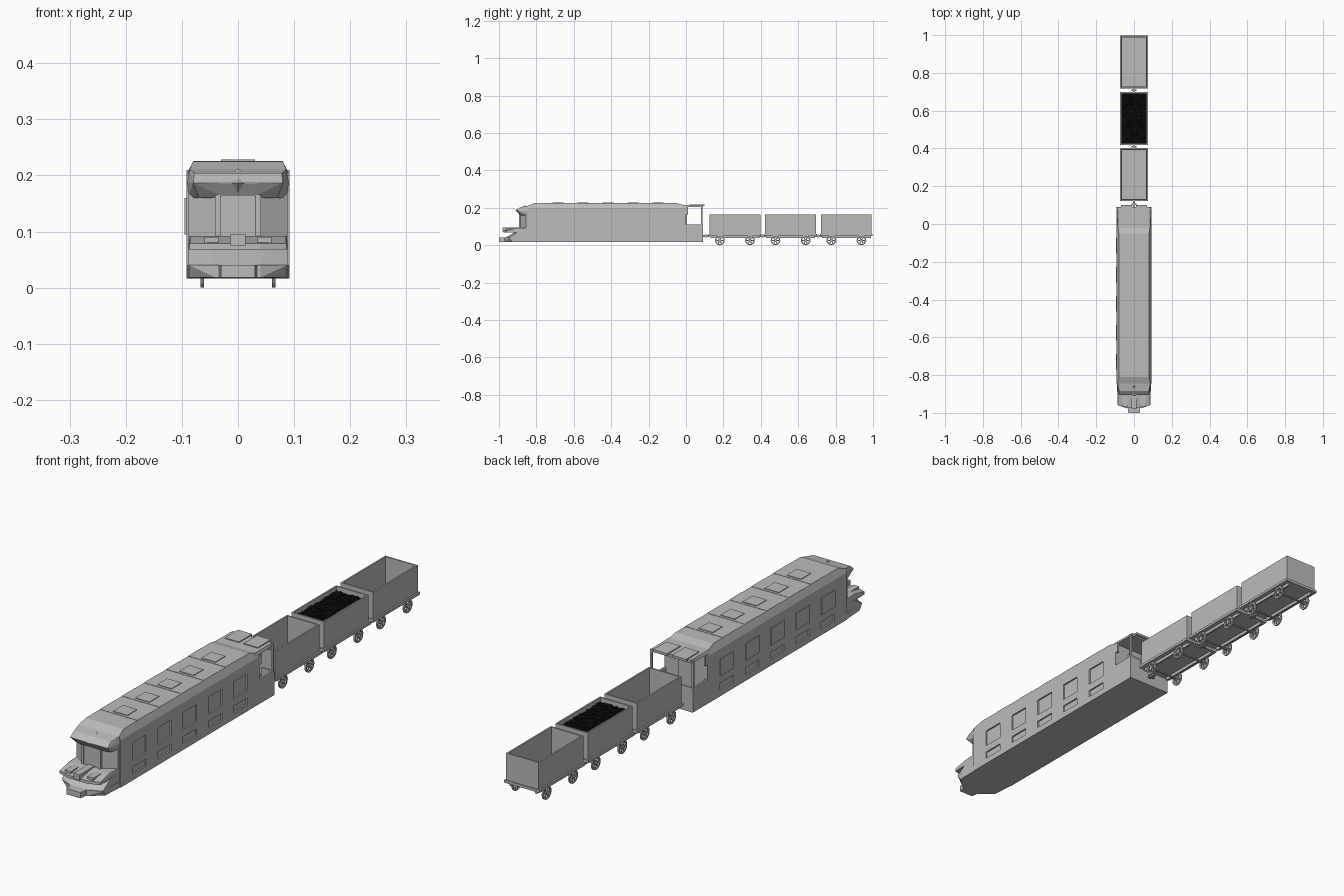
import bpy, bmesh, math, random
from mathutils import Vector, Matrix

if "Cube" in bpy.data.objects:
    bpy.data.objects.remove(bpy.data.objects["Cube"])

random.seed(3)


def material(name, c):
    m = bpy.data.materials.new(name)
    m.diffuse_color = (c, c, c, 1)
    m.use_nodes = True
    m.node_tree.nodes["Principled BSDF"].inputs["Base Color"].default_value = m.diffuse_color
    return m


GREY = material("plain_grey", 0.5)
BLACK = material("coal_black", 0.003)


def finish(name, bm, mat=GREY):
    bmesh.ops.recalc_face_normals(bm, faces=bm.faces)
    me = bpy.data.meshes.new(name)
    bm.to_mesh(me)
    bm.free()
    me.materials.append(mat)
    ob = bpy.data.objects.new(name, me)
    bpy.context.collection.objects.link(ob)
    return ob


def add_box(bm, x0, x1, y0, y1, z0, z1):
    m = Matrix.Translation(((x0 + x1) / 2, (y0 + y1) / 2, (z0 + z1) / 2)) @ \
        Matrix.Diagonal((x1 - x0, y1 - y0, z1 - z0, 1))
    bmesh.ops.create_cube(bm, size=1, matrix=m)


def boxes(name, items, mat=GREY):
    bm = bmesh.new()
    for b in items:
        add_box(bm, *b)
    return finish(name, bm, mat)


def hull(name, half_points):
    """Convex solid from points mirrored across x = 0."""
    bm = bmesh.new()
    for p in {q for x, y, z in half_points for q in ((x, y, z), (-x, y, z))}:
        bm.verts.new(p)
    r = bmesh.ops.convex_hull(bm, input=bm.verts)
    junk = {v for v in r["geom_interior"] + r["geom_unused"] if isinstance(v, bmesh.types.BMVert)}
    bmesh.ops.delete(bm, geom=list(junk), context='VERTS')
    bmesh.ops.dissolve_limit(bm, angle_limit=0.01, verts=bm.verts, edges=bm.edges)
    return finish(name, bm)


def cylinder(bm, x, y, z, r, length, n=12):
    m = Matrix.Translation((x, y, z)) @ Matrix.Rotation(math.pi / 2, 4, 'Y')
    bmesh.ops.create_cone(bm, cap_ends=True, segments=n, radius1=r, radius2=r, depth=length, matrix=m)


# Locomotive body with chamfered roof, sloping at both ends
body = hull("engine_body", [(x, y, z) for y in (-0.845, 0.0) for x, z in
                            ((0.092, 0.016), (0.092, 0.198), (0.086, 0.211))]
            + [(0.08, -0.81, 0.225), (0.08, -0.05, 0.225)])

# Recessed windows on the right, recessed vents on both sides
win = [-0.73 + 0.1535 * i for i in range(5)]
cuts = [(0.086, 0.11, y - 0.041, y + 0.041, 0.095, 0.16) for y in win]
cuts += [(s * 0.098 - 0.012, s * 0.098 + 0.012, y - 0.041, y + 0.041, 0.04, 0.067)
         for y in win for s in (-1, 1)]
cutter = boxes("window_cutter", cuts)
cutter.hide_render = True
cutter.hide_viewport = True
mod = body.modifiers.new("recesses", 'BOOLEAN')
mod.operation = 'DIFFERENCE'
mod.solver = 'EXACT'
mod.object = cutter
boxes("left_window_plates", [(-0.095, -0.09, y - 0.041, y + 0.041, 0.095, 0.16) for y in win])

# Roof slabs with hatches
hatch = [-0.685 + 0.134 * i for i in range(5)]
boxes("roof_slabs", [(-0.08, 0.08, y - 0.04, y + 0.04, 0.22, 0.2262) for y in hatch])
boxes("roof_hatches", [(-0.03, 0.03, y - 0.03, y + 0.03, 0.22, 0.2285) for y in hatch])

# Front cab: slanted windscreen, pillars, visor and pointed centre lamp
hull("windscreen", [(x, y, z) for z in (0.08, 0.17) for x, y in
                    ((0.03, -0.89), (0.04, -0.885), (0.088, -0.855), (0.088, -0.83))])
for s in (-1, 1):
    boxes("windscreen_pillar", [(s * 0.036 - 0.005, s * 0.036 + 0.005, -0.893, -0.86, 0.09, 0.165)])
hull("visor", [(0.03, -0.905, 0.185), (0.08, -0.905, 0.187), (0.09, -0.85, 0.187),
               (0.03, -0.89, 0.163), (0.07, -0.88, 0.16), (0.088, -0.84, 0.16),
               (0.09, -0.83, 0.198), (0.086, -0.845, 0.211), (0.03, -0.885, 0.204),
               (0.078, -0.885, 0.204)])
hull("centre_peak", [(0, -0.912, 0.187), (0.03, -0.895, 0.186), (0, -0.86, 0.213),
                     (0, -0.885, 0.16), (0.03, -0.85, 0.186)])

# Stepped nose
hull("nose_deck", [(x, y, z) for x, y, z in
                   ((0.04, -0.975, 0.068), (0.04, -0.975, 0.079), (0.086, -0.96, 0.068),
                    (0.086, -0.96, 0.079), (0.088, -0.84, 0.068), (0.088, -0.84, 0.092),
                    (0.085, -0.9, 0.092))])
boxes("nose_ribs", [(-0.013, 0.013, -0.98, -0.86, 0.074, 0.096),
                    (-0.06, -0.035, -0.965, -0.86, 0.072, 0.09),
                    (0.035, 0.06, -0.965, -0.86, 0.072, 0.09)])
hull("nose_slope", [(0.04, -0.965, 0.04), (0.088, -0.945, 0.04), (0.05, -0.915, 0.07),
                    (0.088, -0.9, 0.07), (0.088, -0.84, 0.04), (0.088, -0.84, 0.07)])
hull("lower_apron", [(x, y, z) for x, y, z in
                     ((0.04, -0.97, 0.018), (0.04, -0.97, 0.04), (0.087, -0.945, 0.04),
                      (0.087, -0.93, 0.018), (0.09, -0.84, 0.016), (0.09, -0.84, 0.04))])
hull("front_bumper", [(x, y, z) for x, y in ((0.03, -1.0), (0.037, -0.95)) for z in (0.018, 0.04)])

# Open rear cab: floor, low walls, posts, roof
rear = [(-0.09, 0.09, -0.01, 0.09, 0.016, 0.04),
        (-0.085, 0.085, 0.082, 0.09, 0.03, 0.075)]
for s in (-1, 1):
    a, b = sorted((s * 0.092, s * 0.084))
    rear += [(a, b, -0.005, 0.09, 0.016, 0.11), (a, b, 0.08, 0.087, 0.1, 0.21),
             (a, b, -0.005, 0.012, 0.165, 0.205)]
    a, b = sorted((s * 0.085, s * 0.04))
    rear.append((a, b, 0.082, 0.09, 0.03, 0.11))
boxes("rear_cab", rear)
hull("rear_cab_roof", [(0.09, -0.02, 0.204), (0.087, 0.09, 0.204), (0.084, 0.09, 0.215),
                       (0.085, -0.02, 0.216)])
boxes("rear_roof_plates", [(-0.07, -0.01, 0.02, 0.1, 0.21, 0.219), (0.01, 0.07, 0.02, 0.1, 0.21, 0.219)])
boxes("rear_door", [(-0.03, 0.03, -0.002, 0.006, 0.04, 0.18)])


def wheel(bm, x, y):
    """Spoked wheel: ring, hub and crossed spokes."""
    z, n, t = 0.026, 16, 0.003
    rings = []
    for r, dx in ((0.026, -t), (0.026, t), (0.019, t), (0.019, -t)):
        rings.append([bm.verts.new((x + dx, y + r * math.cos(2 * math.pi * i / n),
                                    z + r * math.sin(2 * math.pi * i / n))) for i in range(n)])
    for k in range(4):
        a, b = rings[k], rings[(k + 1) % 4]
        for i in range(n):
            j = (i + 1) % n
            bm.faces.new((a[i], a[j], b[j], b[i]))
    cylinder(bm, x, y, z, 0.008, 0.009, 8)
    for k in range(3):
        m = Matrix.Translation((x, y, z)) @ Matrix.Rotation(k * math.pi / 3, 4, 'X') @ \
            Matrix.Diagonal((0.004, 0.042, 0.005, 1))
        bmesh.ops.create_cube(bm, size=1, matrix=m)


def wagon(y0, y1):
    w, t = 0.069, 0.006
    # Open tub and protruding floor frame
    boxes("wagon_tub", [(-w, w, y0 + 0.005, y0 + 0.005 + t, 0.055, 0.163),
                        (-w, w, y1 - 0.005 - t, y1 - 0.005, 0.055, 0.163),
                        (-w, -w + t, y0 + 0.005 + t, y1 - 0.005 - t, 0.055, 0.163),
                        (w - t, w, y0 + 0.005 + t, y1 - 0.005 - t, 0.055, 0.163)])
    boxes("wagon_floor", [(-0.075, 0.075, y0, y1, 0.05, 0.06)])
    boxes("wagon_frame", [(s * 0.054 - 0.004, s * 0.054 + 0.004, y0 + 0.01, y1 - 0.01, 0.038, 0.051)
                          for s in (-1, 1)])
    bm = bmesh.new()
    for y in (y0 + 0.06, y1 - 0.06):
        cylinder(bm, 0, y, 0.026, 0.004, 0.13, 8)
        for x in (-0.064, 0.064):
            wheel(bm, x, y)
    finish("wagon_wheels", bm)


for y0 in (0.121, 0.4185, 0.717):
    wagon(y0, y0 + 0.281)

# Couplings between the vehicles
boxes("couplings", [(-0.005, 0.005, y - 0.02, y + 0.02, 0.045, 0.054) for y in (0.105, 0.41, 0.708)]
      + [(-0.013, 0.013, y - 0.004, y + 0.004, 0.042, 0.057) for y in (0.105, 0.41, 0.708)])

# Coal load: a slightly rough heap in the middle wagon
bm = bmesh.new()
m = Matrix.Translation((0, 0.559, 0.146)) @ Matrix.Diagonal((0.126, 0.259, 1, 1))
bmesh.ops.create_grid(bm, x_segments=16, y_segments=32, size=0.5, matrix=m)
for v in bm.verts:
    v.co.z += random.uniform(-0.004, 0.004)
finish("coal_load", bm, BLACK)
